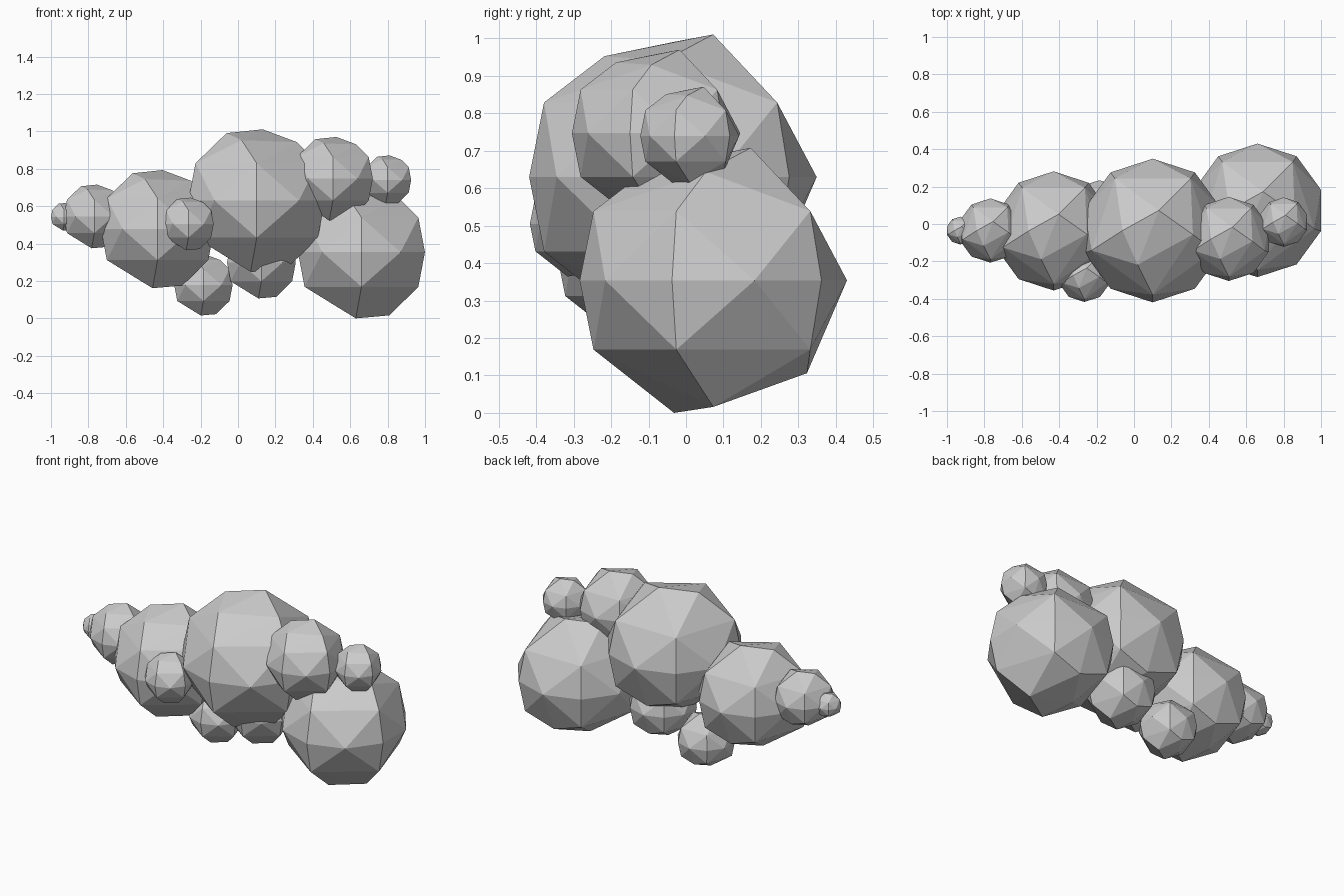
import bpy, bmesh
from math import cos, sin, radians
from mathutils import Vector

if "Cube" in bpy.data.objects:
    bpy.data.objects.remove(bpy.data.objects["Cube"])

# Shared faceted puff shape: ten-sided waist, five-sided shoulders, irregular caps
WAIST, SHOULDER, SHOULDER_Z = 0.357, 0.32, 0.185
SHAPE = [(WAIST * cos(radians(18 + 36 * k)), WAIST * sin(radians(18 + 36 * k)), 0)
         for k in range(10)]
for side in (1, -1):
    SHAPE += [(SHOULDER * cos(radians(72 * k - 90)),
               SHOULDER * sin(radians(72 * k - 90)), side * SHOULDER_Z)
              for k in range(5)]
# top cap, then bottom cap
SHAPE += [(0.03, 0.10, 0.354), (-0.15, 0.0, 0.335), (0.2, -0.02, 0.29), (-0.075, -0.17, 0.30)]
SHAPE += [(-0.03, -0.105, -0.354), (0.15, 0.0, -0.338), (0.0, 0.25, -0.248), (-0.11, 0.06, -0.305)]


def puff(name, centre, radius):
    bm = bmesh.new()
    for p in SHAPE:
        bm.verts.new(Vector(p) * radius / 0.37)
    res = bmesh.ops.convex_hull(bm, input=bm.verts[:])
    spare = {g for g in res["geom_interior"] + res["geom_unused"]
             if isinstance(g, bmesh.types.BMVert)}
    if spare:
        bmesh.ops.delete(bm, geom=list(spare), context='VERTS')
    bmesh.ops.recalc_face_normals(bm, faces=bm.faces[:])
    me = bpy.data.meshes.new(name)
    bm.to_mesh(me)
    bm.free()
    ob = bpy.data.objects.new(name, me)
    ob.location = centre
    bpy.context.collection.objects.link(ob)


# Cloud puffs: name, centre, radius
PUFFS = [
    ("main_puff", (0.10, -0.035, 0.63), 0.398),
    ("right_puff", (0.66, 0.073, 0.354), 0.37),
    ("left_puff", (-0.43, -0.037, 0.477), 0.33),
    ("far_left_puff", (-0.768, -0.035, 0.545), 0.178),
    ("left_tip_puff", (-0.929, -0.035, 0.543), 0.077),
    ("front_puff", (-0.265, -0.275, 0.505), 0.147),
    ("upper_right_puff", (0.507, -0.08, 0.747), 0.233),
    ("right_tip_puff", (0.80, 0.01, 0.74), 0.137),
    ("lower_left_puff", (-0.185, 0.07, 0.178), 0.17),
    ("lower_middle_puff", (0.125, 0.04, 0.298), 0.20),
]
for p in PUFFS:
    puff(*p)
